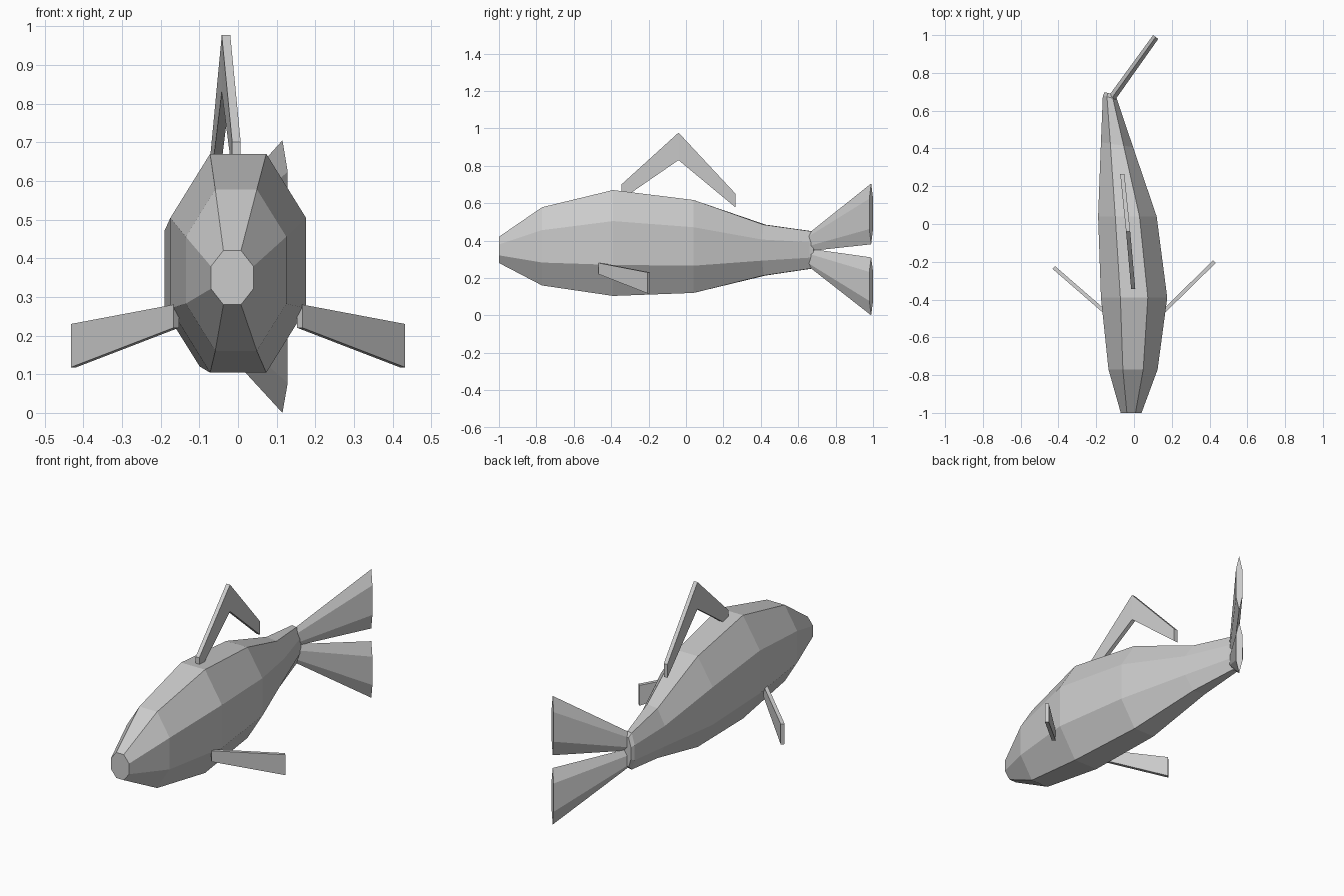
import bpy, bmesh
from mathutils import Vector

# Remove the default cube
if "Cube" in bpy.data.objects:
    bpy.data.objects.remove(bpy.data.objects["Cube"], do_unlink=True)

grey = bpy.data.materials.new("light_grey")
grey.use_nodes = True
COLOUR = (0.6, 0.6, 0.6, 1)
grey.diffuse_color = COLOUR
grey.node_tree.nodes["Principled BSDF"].inputs["Base Color"].default_value = COLOUR


def loft(name, rings):
    """Skin a row of equal-sized point rings and cap both ends."""
    bm = bmesh.new()
    loops = [[bm.verts.new(p) for p in ring] for ring in rings]
    for a, b in zip(loops, loops[1:]):
        for i in range(len(a)):
            j = (i + 1) % len(a)
            bm.faces.new((a[i], a[j], b[j], b[i]))
    bm.faces.new(loops[0])
    bm.faces.new(loops[-1])
    bmesh.ops.recalc_face_normals(bm, faces=bm.faces)
    mesh = bpy.data.meshes.new(name)
    bm.to_mesh(mesh)
    bm.free()
    mesh.materials.append(grey)
    obj = bpy.data.objects.new(name, mesh)
    bpy.context.scene.collection.objects.link(obj)
    return obj


def octagon(y, x0, x1, z0, z1, slant=0.0):
    """Eight-sided body section; slant turns it with the bend of the spine."""
    cx, cz, w, h, k = (x0 + x1) / 2, (z0 + z1) / 2, (x1 - x0) / 2, (z1 - z0) / 2, 0.414
    unit = [(1, k), (k, 1), (-k, 1), (-1, k), (-1, -k), (-k, -1), (k, -1), (1, -k)]
    return [(cx + w * u, y - slant * w * u, cz + h * v) for u, v in unit]


# Body: sections from snout to tail root
loft("body", [
    octagon(-1.00, -0.07, 0.04, 0.28, 0.42),
    octagon(-0.77, -0.135, 0.125, 0.16, 0.578),
    octagon(-0.39, -0.175, 0.176, 0.104, 0.67),
    octagon(0.04, -0.19, 0.12, 0.12, 0.617),
    octagon(0.42, -0.175, -0.005, 0.213, 0.485, 0.15),
    octagon(0.67, -0.165, -0.09, 0.25, 0.45, 0.27),
    octagon(0.69, -0.155, -0.095, 0.27, 0.43, 0.27),
])


# Tail: two flattened six-sided lobes, angled towards the left
side = Vector((0.8, -0.6, 0))


def hexagon(x, y, z0, z1, t):
    h = z1 - z0
    unit = [(0, 1), (1, 0.75), (1, 0.25), (0, 0), (-1, 0.25), (-1, 0.75)]
    return [Vector((x, y, z0 + h * v)) + side * t * u for u, v in unit]


for name, root, tip in (("upper_tail_lobe", (0.345, 0.45), (0.38, 0.705)),
                        ("lower_tail_lobe", (0.25, 0.355), (0.0, 0.31))):
    loft(name, [hexagon(-0.115, 0.67, *root, 0.02), hexagon(0.115, 0.99, *tip, 0.017)])

# Back fin: bent strip rising to a point, leaning with the spine
t = 0.011
back = []
for x, y0, z0, y1, z1 in ((-0.004, -0.345, 0.70, -0.345, 0.62),
                          (-0.031, -0.04, 0.977, -0.04, 0.83),
                          (-0.062, 0.265, 0.65, 0.265, 0.577)):
    back.append([(x - t, y0, z0), (x + t, y0, z0), (x + t, y1, z1), (x - t, y1, z1)])
loft("back_fin", back)

# Side fins: swept paddles that widen towards the tip
for name, s, tip_y in (("left_side_fin", 1, -0.2), ("right_side_fin", -1, -0.23)):
    rings = []
    for x, y, z0, z1 in ((0.16, -0.46, 0.22, 0.28), (0.425, tip_y, 0.118, 0.23)):
        d = 0.007
        rings.append([(s * (x - d), y + d, z0), (s * (x + d), y - d, z0),
                      (s * (x + d), y - d, z1), (s * (x - d), y + d, z1)])
    loft(name, rings)
